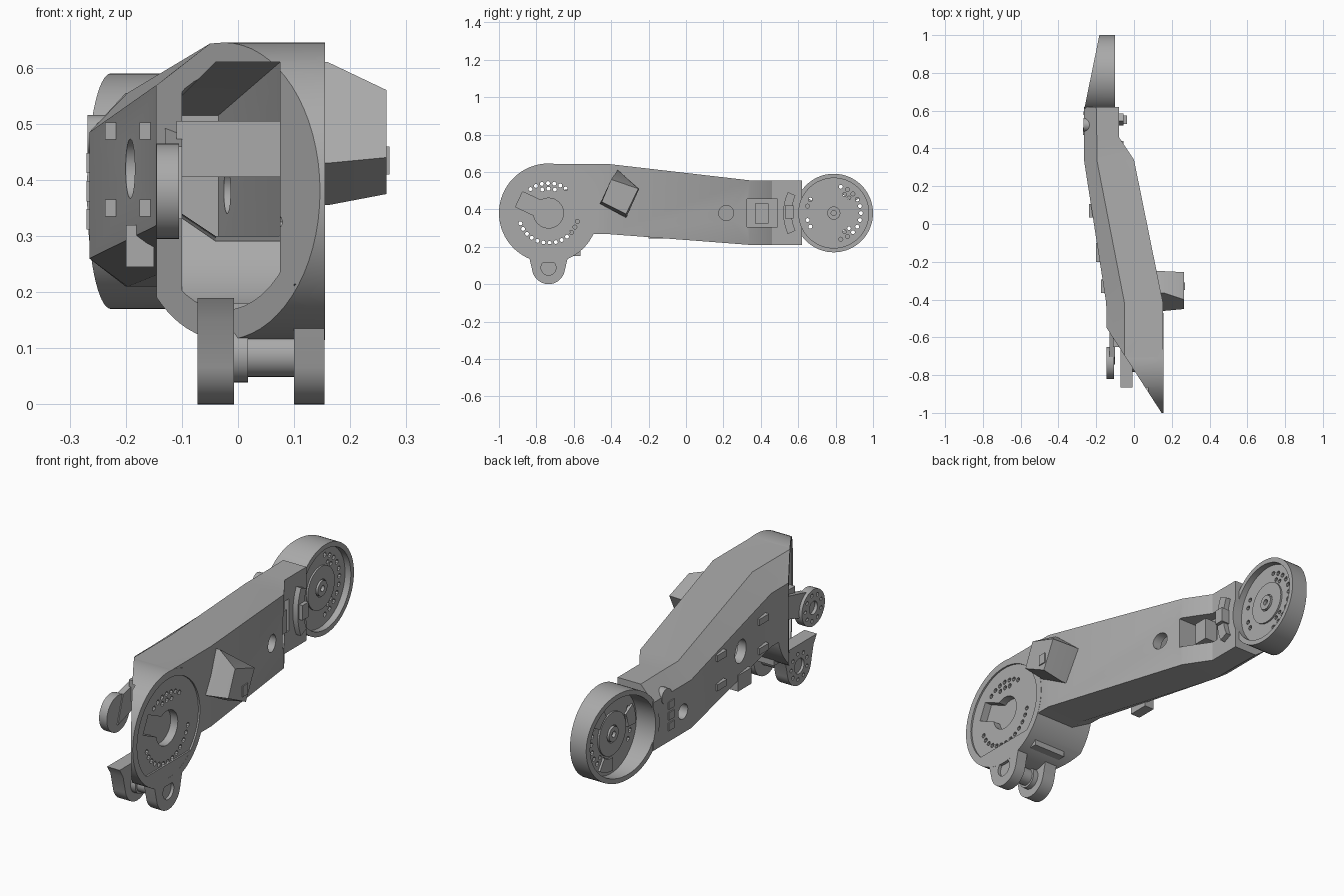
import bpy, bmesh, math
from mathutils import Vector

cube = bpy.data.objects.get("Cube")
if cube:
    bpy.data.objects.remove(cube, do_unlink=True)

metal = bpy.data.materials.new("grey metal")
metal.use_nodes = True
GREY = (0.4, 0.4, 0.4, 1)
metal.diffuse_color = GREY
metal.node_tree.nodes["Principled BSDF"].inputs["Base Color"].default_value = GREY

FY, RY, AZ = -0.735, 0.79, 0.38     # front joint y, rear joint y, axis height


def loft(name, rings):
    """Closed solid through rings of points."""
    bm = bmesh.new()
    vs = [[bm.verts.new(p) for p in ring] for ring in rings]
    n = len(vs[0])
    for a, b in zip(vs, vs[1:]):
        for i in range(n):
            j = (i + 1) % n
            bm.faces.new((a[i], a[j], b[j], b[i]))
    bm.faces.new(vs[0])
    bm.faces.new(vs[-1])
    bmesh.ops.recalc_face_normals(bm, faces=bm.faces)
    me = bpy.data.meshes.new(name)
    bm.to_mesh(me)
    bm.free()
    me.materials.append(metal)
    ob = bpy.data.objects.new(name, me)
    bpy.context.collection.objects.link(ob)
    return ob


def prism(name, pts, x0, x1):
    return loft(name, [[(x, y, z) for y, z in pts] for x in (x0, x1)])


def circle(y, z, r, n, a0=0.0, a1=2 * math.pi, closed=True):
    k = n if closed else n - 1
    return [(y + r * math.cos(a0 + (a1 - a0) * i / k), z + r * math.sin(a0 + (a1 - a0) * i / k)) for i in range(n)]


def cyl(name, x0, x1, y, z, r, n=32):
    return prism(name, circle(y, z, r, n), x0, x1)


def box(name, x0, x1, y0, y1, z0, z1):
    return prism(name, [(y0, z0), (y1, z0), (y1, z1), (y0, z1)], x0, x1)


def combine(ob, tools, op):
    """Boolean each tool into ob, then remove the tool."""
    for t in tools:
        m = ob.modifiers.new("bool", 'BOOLEAN')
        m.operation, m.object, m.solver = op, t, 'EXACT'
        dg = bpy.context.evaluated_depsgraph_get()
        me = bpy.data.meshes.new_from_object(ob.evaluated_get(dg))
        ob.modifiers.clear()
        ob.data = me
        bpy.data.objects.remove(t, do_unlink=True)
    return ob


def slice_off(ob, co, no):
    """Remove everything on the normal side of a plane and cap it."""
    bm = bmesh.new()
    bm.from_mesh(ob.data)
    geom = bm.verts[:] + bm.edges[:] + bm.faces[:]
    res = bmesh.ops.bisect_plane(bm, geom=geom, plane_co=co, plane_no=no, clear_outer=True)
    edges = [e for e in res["geom_cut"] if isinstance(e, bmesh.types.BMEdge)]
    bmesh.ops.holes_fill(bm, edges=[e for e in edges if e.is_boundary], sides=0)
    bmesh.ops.recalc_face_normals(bm, faces=bm.faces)
    bm.to_mesh(ob.data)
    bm.free()


def section(y, xl, xr, ridge, zb, zt, drop, rise):
    return [(xr, y, zb), (xr, y, zt), (ridge, y, zt), (xl, y, zt - drop), (xl, y, zb + rise), (ridge, y, zb)]


# Main beam: chamfered, offset sideways towards the rear
arm = loft("arm_body", [
    section(FY, -0.145, 0.154, -0.05, 0.27, 0.643, 0.075, 0.05),
    section(-0.42, -0.147, 0.154, -0.05, 0.268, 0.643, 0.075, 0.05),
    section(0.34, -0.265, 0.0, -0.197, 0.21, 0.555, 0.07, 0.05),
    section(0.46, -0.265, -0.08, -0.197, 0.21, 0.555, 0.07, 0.05),
    section(0.62, -0.265, -0.08, -0.2, 0.21, 0.555, 0.07, 0.05)])

# Front barrel with chamfered top, rear barrel cut at a slant
barrel = cyl("barrel", -0.145, 0.155, FY, AZ, 0.265, 64)
slice_off(barrel, (-0.05, 0, 0.643), (-0.62, 0, 0.785))
rear = cyl("rear_barrel", -0.28, -0.1, RY, AZ, 0.21, 64)
slice_off(rear, (-0.265, 0.6, 0), (-0.98, 0.2, 0))
combine(arm, [barrel, rear], 'UNION')

# Hollow interior, open at the front
cavity = loft("cavity", [
    section(FY - 0.5, -0.1, 0.075, -0.04, 0.24, 0.61, 0.06, 0.04),
    section(-0.42, -0.1, 0.075, -0.04, 0.3, 0.61, 0.06, 0.04),
    section(0.32, -0.225, -0.035, -0.17, 0.25, 0.515, 0.06, 0.04)])
combine(arm, [cavity, cyl("cavity_round", -0.1, 0.075, FY, AZ, 0.212, 48)], 'DIFFERENCE')
slice_off(arm, (-0.145, -0.55, 0), Vector((-0.34, -0.22, 0)).normalized())

# Rear dishes, front face recess, keyhole, side holes and pocket
tools = [cyl("dish_a", -0.4, -0.165, RY, AZ, 0.187, 64),
         cyl("dish_b", -0.13, 0.1, RY, AZ, 0.187, 64),
         cyl("face_recess", 0.147, 0.3, FY, AZ, 0.232, 64),
         cyl("hub_hole", 0.11, 0.3, FY, AZ, 0.08),
         cyl("side_hole", -0.08, 0.3, 0.215, AZ, 0.04),
         cyl("far_hole", -0.4, -0.2, 0.4, 0.36, 0.035, 16),
         cyl("large_hole", -0.4, -0.1, -0.13, 0.42, 0.053),
         box("pocket", -0.12, 0.1, 0.325, 0.49, 0.305, 0.455)]
slot_dir, slot_side = Vector((-0.9, 0.42)), Vector((0.42, 0.9))
centre = Vector((FY, AZ))
tools.append(prism("key_slot", [tuple(centre + slot_dir * a + slot_side * b) for a, b in
                   ((0, -0.045), (0.175, -0.045), (0.175, 0.045), (0, 0.045))], 0.11, 0.3))
combine(arm, tools, 'DIFFERENCE')


# Bolt circles drilled through a disc
def drill(ob, y, z, x0, x1, r, size, angles):
    for a in angles:
        t = math.radians(a)
        combine(ob, [cyl("drill", x0, x1, y + r * math.cos(t), z + r * math.sin(t), size, 8)], 'DIFFERENCE')


drill(arm, FY, AZ, 0.0, 0.3, 0.16, 0.011, [*range(55, 130, 12), *range(200, 350, 12)])
drill(arm, FY, AZ, 0.0, 0.3, 0.13, 0.011, range(75, 110, 15))
drill(arm, RY, AZ, -0.3, 0.1, 0.145, 0.011, [*range(-75, 80, 15), 150, 165, 195, 210])
drill(arm, RY, AZ, -0.3, 0.1, 0.115, 0.01, [-60, -45, 45, 60])

# Clevis at the lower front: outer lug, inner lug, pin
LZ, LR = 0.088, 0.088


def lug(name, x0, x1, top, half):
    tip = circle(FY, LZ, LR, 20, math.pi * 1.08, math.pi * 1.92, False)
    pts = tip + [(FY + 0.105, 0.15), (FY + half, top), (FY - half, top), (FY - 0.105, 0.15)]
    return prism(name, pts, x0, x1)


outer = lug("outer_lug", 0.1, 0.1545, 0.215, 0.2)
combine(outer, [cyl("lug_hole", 0.14, 0.3, FY, LZ, 0.04)], 'DIFFERENCE')
inner = lug("inner_lug", -0.072, -0.007, 0.19, 0.13)
combine(inner, [cyl("lug_recess", -0.2, -0.06, FY, LZ, 0.035)], 'DIFFERENCE')
drill(inner, FY, LZ, -0.2, -0.055, 0.06, 0.009, range(0, 360, 40))
pin = cyl("clevis_pin", -0.02, 0.11, FY, LZ, 0.039)
collar = cyl("pin_collar", -0.01, 0.018, FY, LZ, 0.049)
web = box("clevis_web", -0.06, 0.11, FY + 0.02, FY + 0.17, 0.15, 0.18)

# Small bearing disc with its bracket and cross bar
bearing = cyl("bearing_disc", -0.145, -0.105, FY, AZ, 0.085, 40)
combine(bearing, [cyl("bearing_hole", -0.2, -0.13, FY, AZ, 0.03, 24)], 'DIFFERENCE')
drill(bearing, FY, AZ, -0.2, -0.13, 0.06, 0.009, range(0, 360, 40))
bracket = prism("bearing_bracket", [(FY - 0.01, 0.33), (-0.52, 0.4), (-0.52, 0.505), (FY + 0.03, 0.46)], -0.13, -0.1)
bar = box("cross_bar", -0.11, 0.08, -0.65, -0.55, 0.405, 0.505)

# Sensor housing on the +x side
base = [(-0.365, 0.61), (-0.25, 0.51), (-0.32, 0.355), (-0.46, 0.43)]
face = [(-0.4, 0.56), (-0.255, 0.51), (-0.32, 0.375), (-0.45, 0.44)]
housing = loft("sensor_housing", [[(0.1, *p) for p in base], [(0.16, *p) for p in base], [(0.265, *p) for p in face]])
cover = box("sensor_port", 0.262, 0.27, -0.35, -0.31, 0.41, 0.46)

# Rear hub details
for name, x0, x1, r in (("hub_plate", -0.173, -0.122, 0.1), ("hub_ring", -0.18, -0.115, 0.035)):
    ring = cyl(name, x0, x1, RY, AZ, r, 40)
    combine(ring, [cyl("bore", -0.4, 0.2, RY, AZ, r * 0.4, 24)], 'DIFFERENCE')
for k in range(3):
    a = math.radians(30 + 120 * k)
    arc = circle(RY, AZ, 0.17, 8, a, a + 0.6, False) + circle(RY, AZ, 0.11, 8, a + 0.6, a, False)
    prism("dish_sector", arc, -0.175, -0.16)

# Curved guard, pocket insert, knob and pads
arc = [circle(RY, AZ, r, 10, math.pi - 0.43 * s, math.pi + 0.43 * s, False) for r, s in ((0.225, 1), (0.27, -1))]
prism("curved_guard", arc[0] + arc[1], -0.1, -0.055)
guard_block = box("guard_block", -0.09, -0.037, 0.53, 0.575, 0.35, 0.42)
insert = box("pocket_insert", -0.13, -0.055, 0.37, 0.44, 0.325, 0.43)
knob = cyl("side_knob", -0.268, -0.2, 0.525, 0.48, 0.036)
for y in (0.07, -0.33):
    wall = -0.265 + 0.155 * (0.34 - y)
    for z in (0.35, 0.487):
        box("side_pad", wall - 0.014, wall + 0.02, y - 0.035, y + 0.035, z - 0.015, z + 0.015)
for z in (0.33, 0.38, 0.43):
    box("rear_pad", -0.27, -0.25, 0.47, 0.51, z - 0.018, z + 0.018)
tab = box("lower_tab", -0.2, -0.15, -0.2, -0.1, 0.245, 0.32)

# Smooth shading on curved walls, sharp elsewhere
bpy.ops.object.select_all(action='DESELECT')
for ob in bpy.context.collection.objects:
    if ob.type == 'MESH' and metal.name in ob.data.materials:
        ob.select_set(True)
        bpy.context.view_layer.objects.active = ob
bpy.ops.object.shade_smooth_by_angle(angle=math.radians(25))
